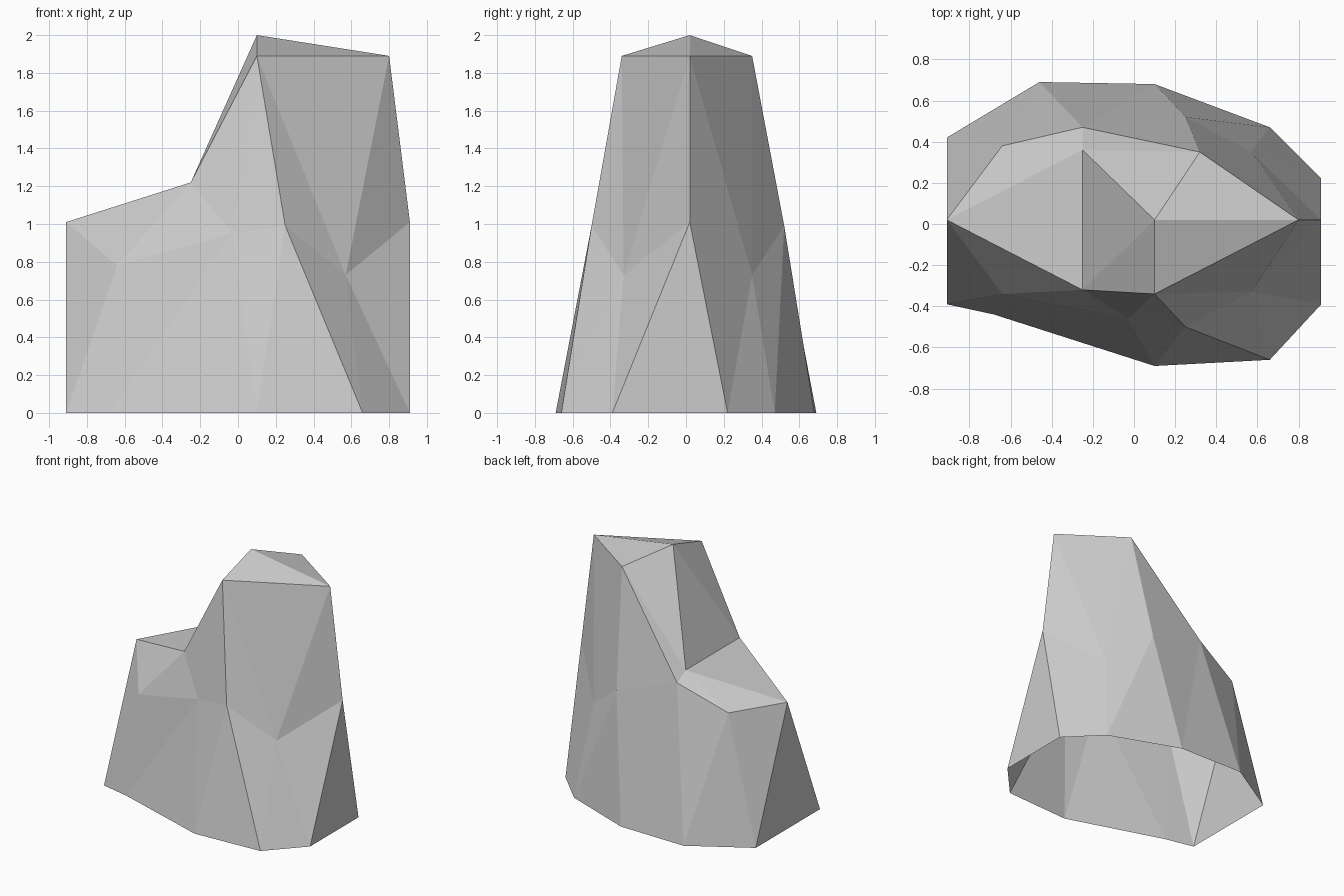
import bpy
import bmesh

# Remove the default cube if it is there
default_cube = bpy.data.objects.get("Cube")
if default_cube:
    bpy.data.objects.remove(default_cube, do_unlink=True)


def flat_material(name, colour):
    material = bpy.data.materials.new(name)
    material.use_nodes = True
    material.diffuse_color = colour
    shader = next(n for n in material.node_tree.nodes if n.type == "BSDF_PRINCIPLED")
    shader.inputs["Base Color"].default_value = colour
    shader.inputs["Roughness"].default_value = 0.9
    return material


# Outlines of the rock, each running anticlockwise from the low front corner
foot_outline = [
    (-.91, -.39), (-.68, -.44), (.1, -.69), (.66, -.66), (.91, -.39),
    (.91, .22), (.66, .47), (.1, .68), (-.46, .69), (-.91, .42),
]
waist_outline = [
    (-.64, -.34, .78), (-.03, -.46, .95), (.25, -.5, .99), (.57, -.33, .73),
    (.91, .02, 1.01), (.57, .35, .73), (.25, .52, .99), (-.25, .47, 1.16),
    (-.64, .38, .99), (-.91, .02, 1.01),
]
shoulder_outline = [
    (-.25, -.32, 1.22), (.1, -.34, 1.89), (.8, .02, 1.89),
    (.32, .35, 1.89), (-.25, .36, 1.22),
]

bm = bmesh.new()
foot = [bm.verts.new((x, y, 0)) for x, y in foot_outline]
waist = [bm.verts.new(point) for point in waist_outline]
shoulder = [bm.verts.new(point) for point in shoulder_outline]
peak = bm.verts.new((.1, .02, 2))

sides = len(waist)
corners = len(shoulder)

for i in range(sides):
    following = (i + 1) % sides
    # Skirt: zigzag band from the foot up to the waist
    bm.faces.new((foot[i], foot[following], waist[i]))
    bm.faces.new((foot[following], waist[following], waist[i]))
    # Upper flanks: two waist edges lean on each shoulder corner
    corner = (i + 1) // 2 % corners
    bm.faces.new((waist[i], waist[following], shoulder[corner]))

for k in range(corners):
    following = (k + 1) % corners
    # Wedges that fill between neighbouring shoulder corners
    bm.faces.new((waist[2 * k + 1], shoulder[following], shoulder[k]))
    # Cap: fan of facets rising to the peak
    bm.faces.new((shoulder[k], shoulder[following], peak))

mesh = bpy.data.meshes.new("rock")
bm.to_mesh(mesh)
bm.free()

# Flat-shaded boulder, open underneath
rock = bpy.data.objects.new("rock", mesh)
bpy.context.collection.objects.link(rock)
mesh.materials.append(flat_material("stone grey", (.6, .6, .6, 1)))
